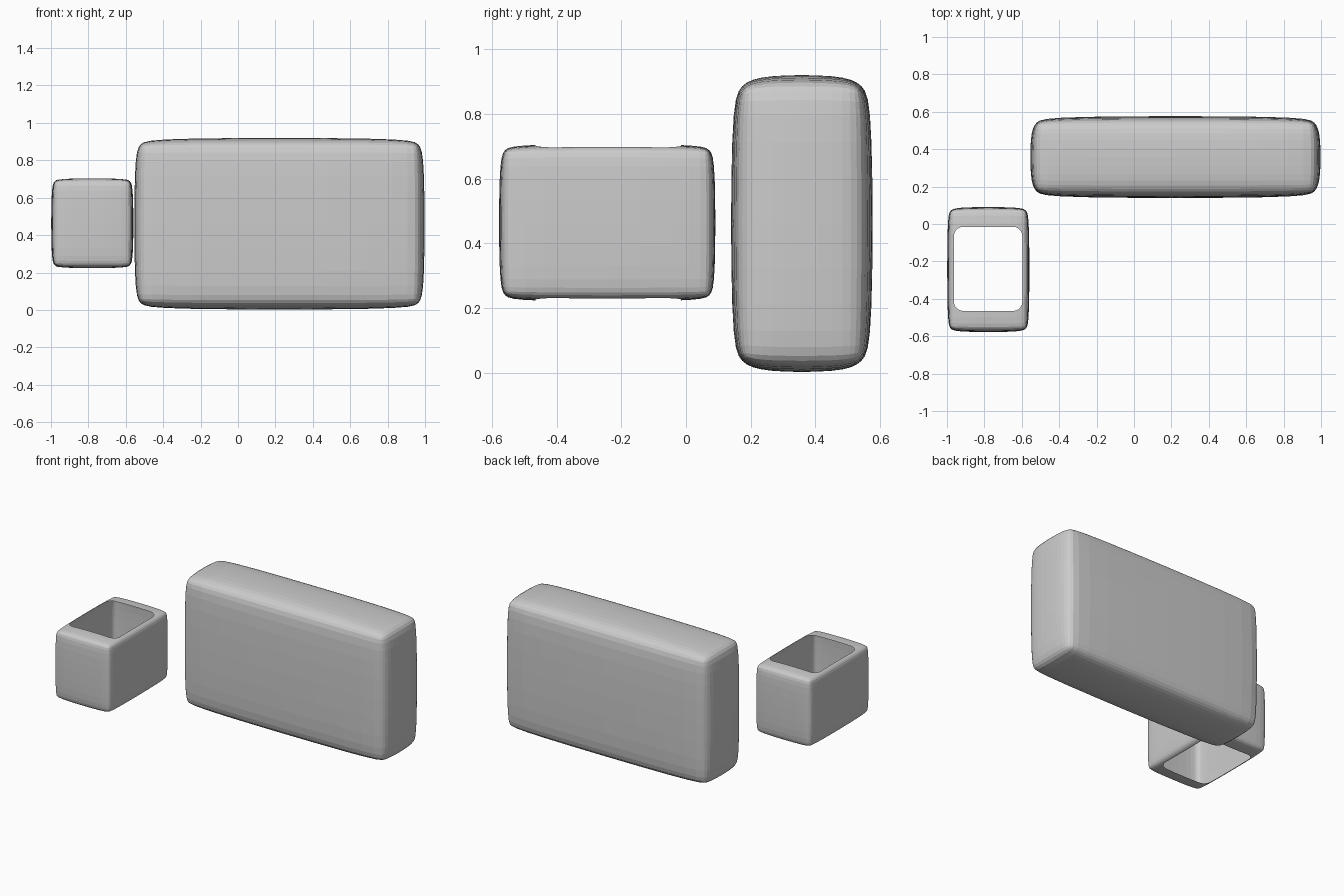
import bpy, bmesh
from mathutils import Vector

if "Cube" in bpy.data.objects:
    bpy.data.objects.remove(bpy.data.objects["Cube"])

grey = bpy.data.materials.new("light_grey")
grey.diffuse_color = (0.6, 0.6, 0.6, 1)
grey.use_nodes = True
grey.node_tree.nodes["Principled BSDF"].inputs["Base Color"].default_value = grey.diffuse_color


def box(name, lo, hi):
    """Plain box between two corners."""
    lo, hi = Vector(lo), Vector(hi)
    bm = bmesh.new()
    bmesh.ops.create_cube(bm, size=1)
    for v in bm.verts:
        v.co = Vector([(lo[i] + hi[i]) / 2 + v.co[i] * (hi[i] - lo[i]) for i in range(3)])
    me = bpy.data.meshes.new(name)
    bm.to_mesh(me)
    bm.free()
    me.materials.append(grey)
    ob = bpy.data.objects.new(name, me)
    bpy.context.collection.objects.link(ob)
    return ob


def soften(ob, width):
    """Bevelled, subdivided edges."""
    bev = ob.modifiers.new("bevel", 'BEVEL')
    bev.width = width
    bev.segments = 2
    bev.limit_method = 'NONE'
    sub = ob.modifiers.new("subdivision", 'SUBSURF')
    sub.levels = sub.render_levels = 2


# large rounded slab
slab = box("large_rounded_slab", (-0.557, 0.137, 0.0), (1.0, 0.579, 0.922))
soften(slab, 0.1)

# small hollow sleeve, open at top and bottom
lo, hi = (-1.0, -0.579, 0.219), (-0.558, 0.092, 0.708)
sleeve = box("small_open_sleeve", lo, hi)
soften(sleeve, 0.055)

# hole cutter: upright prism with rounded corners
cutter = box("hole_cutter", (-0.963, -0.465, 0), (-0.597, -0.015, 1))
bm = bmesh.new()
bm.from_mesh(cutter.data)
upright = [e for e in bm.edges if abs(e.verts[0].co.z - e.verts[1].co.z) > 0.5]
bmesh.ops.bevel(bm, geom=upright, offset=0.05, segments=5, profile=0.5, affect='EDGES')
bm.to_mesh(cutter.data)
bm.free()
cutter.hide_render = True
cut = sleeve.modifiers.new("hole", 'BOOLEAN')
cut.operation = 'DIFFERENCE'
cut.solver = 'EXACT'
cut.object = cutter

# bake the sleeve and remove the cutter's walls, leaving a thin shell
deps = bpy.context.evaluated_depsgraph_get()
baked = bpy.data.meshes.new_from_object(sleeve.evaluated_get(deps))
sleeve.modifiers.clear()
sleeve.data = baked
bm = bmesh.new()
bm.from_mesh(baked)
inner = []
for f in bm.faces:
    c = f.calc_center_median()
    inside = lo[0] + 0.03 < c.x < hi[0] - 0.03 and lo[1] + 0.03 < c.y < hi[1] - 0.03
    if inside and abs(f.normal.z) < 0.05:
        inner.append(f)
bmesh.ops.delete(bm, geom=inner, context='FACES')
bm.to_mesh(baked)
bm.free()
bpy.data.objects.remove(cutter)
